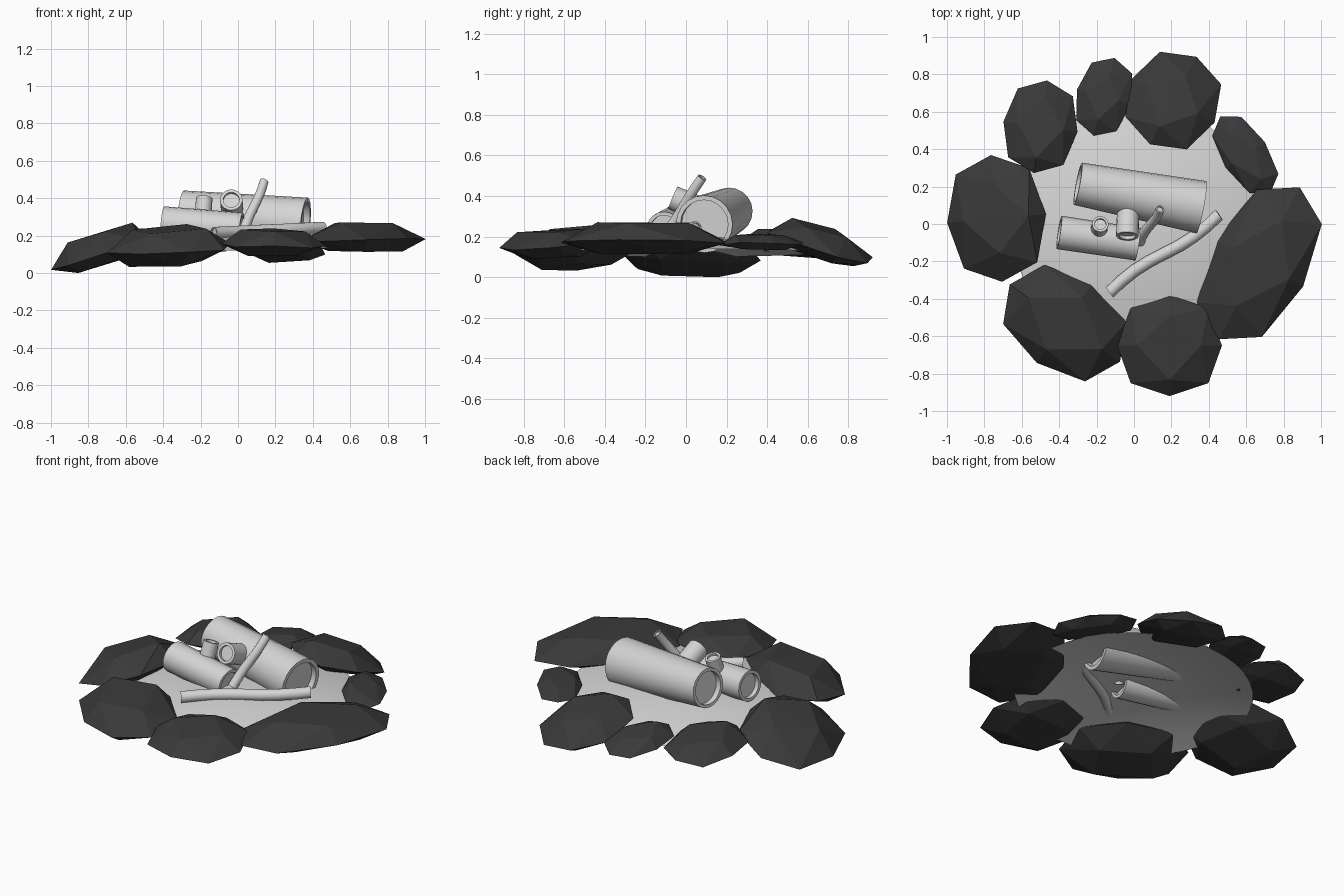
import bpy, bmesh, math, random
from mathutils import Vector

if "Cube" in bpy.data.objects:
    bpy.data.objects.remove(bpy.data.objects["Cube"])

random.seed(4)


def material(name, v):
    m = bpy.data.materials.new(name)
    m.diffuse_color = (v, v, v, 1)
    m.use_nodes = True
    m.node_tree.nodes["Principled BSDF"].inputs["Base Color"].default_value = m.diffuse_color
    return m


DARK = material("dark_stone_grey", 0.042)
LIGHT = material("pale_ash_grey", 0.67)


def finish(name, bm, mat, smooth=False):
    bmesh.ops.recalc_face_normals(bm, faces=bm.faces)
    me = bpy.data.meshes.new(name)
    bm.to_mesh(me)
    bm.free()
    ob = bpy.data.objects.new(name, me)
    bpy.context.collection.objects.link(ob)
    me.materials.append(mat)
    if smooth:
        bpy.ops.object.select_all(action='DESELECT')
        ob.select_set(True)
        bpy.context.view_layer.objects.active = ob
        bpy.ops.object.shade_smooth_by_angle(angle=math.radians(40))
    return ob


def stone(name, x, y, a, b, turn, z, fall, up=0.36, down=0.24):
    """Flat faceted stone: eight-sided oval that falls outward, hulled with a top and bottom ring."""
    bm = bmesh.new()
    centre = Vector((x, y))
    out = centre.normalized()
    c, s = math.cos(math.radians(turn)), math.sin(math.radians(turn))
    for k in range(8):
        t = math.pi * k / 4
        grow = 1.0 if k % 2 == 0 else 1.05
        px, py = a * math.cos(t) * grow, b * math.sin(t) * grow
        p = Vector((c * px - s * py, s * px + c * py))
        size = random.uniform(0.52, 0.68)
        lift = (up if k % 2 == 0 else -down) * b * random.uniform(0.9, 1)
        for f, dz in ((1, random.uniform(-0.01, 0.01)), (size, lift)):
            q = p * f
            bm.verts.new((x + q.x, y + q.y, z - fall * q.dot(out) + dz))
    res = bmesh.ops.convex_hull(bm, input=bm.verts)
    junk = [g for g in res["geom_interior"] if isinstance(g, bmesh.types.BMVert)]
    bmesh.ops.delete(bm, geom=junk, context='VERTS')
    return finish(name, bm, DARK)


def log(name, start, end, r0, r1, rim=0.8, bend=0.0, sides=20, steps=8):
    """Round branch between two points with a raised rim around each sunken end."""
    bm = bmesh.new()
    p0, p1 = Vector(start), Vector(end)
    d = (p1 - p0).normalized()
    side = Vector((-d.y, d.x, 0)).normalized()
    up = d.cross(side)
    sink = d * r0 * 0.3
    rows = [(p0 + sink, r0 * rim), (p0, r0 * rim)]
    for i in range(steps + 1):
        t = i / steps
        rows.append((p0.lerp(p1, t) + side * bend * math.sin(2 * math.pi * t), r0 + (r1 - r0) * t))
    rows += [(p1, r1 * rim), (p1 - sink, r1 * rim)]
    rings = [[bm.verts.new(p + (side * math.cos(w) + up * math.sin(w)) * r)
              for w in (2 * math.pi * k / sides for k in range(sides))] for p, r in rows]
    for a, b in zip(rings, rings[1:]):
        for k in range(sides):
            bm.faces.new((a[k], a[k - 1], b[k - 1], b[k]))
    bm.faces.new(rings[0])
    bm.faces.new(rings[-1])
    return finish(name, bm, LIGHT, True)


# Ring of stones: centre, half length, half width, turn, height, outward fall
stones = [
    stone("left_stone", -.735, .03, .34, .265, 95, .122, .33, .47),
    stone("back_left_stone", -.5, .52, .25, .2, 82, .18, .12),
    stone("back_small_stone", -.16, .68, .215, .15, 75, .18, .15),
    stone("back_stone", .21, .66, .265, .25, 62, .18, .3),
    stone("back_right_stone", .595, .37, .245, .125, 123, .19, .05),
    stone("right_stone", .67, -.21, .46, .265, 62, .2, 0),
    stone("front_right_stone", .19, -.65, .28, .27, 0, .18, .06, .28, .22),
    stone("front_left_stone", -.37, -.53, .36, .26, -35, .155, .13, .42, .32),
]

# Shallow open ash mound, a little lower on the left
bm = bmesh.new()
seg = 40
rings = []
for i in range(1, 7):
    r = 0.11 * i
    ring = []
    for k in range(seg):
        x, y = r * math.cos(math.tau * k / seg), r * math.sin(math.tau * k / seg)
        ring.append(bm.verts.new((x, y, 0.24 + 0.03 * x - 0.22 * r * r)))
    rings.append(ring)
bm.faces.new(rings[0])
for a, b in zip(rings, rings[1:]):
    for k in range(seg):
        bm.faces.new((a[k - 1], b[k - 1], b[k], a[k]))
ash = finish("ash_mound", bm, LIGHT, True)
if ash.data.polygons[0].normal.z < 0:
    ash.data.flip_normals()

# Logs, branch stubs and twigs
log("large_log", (-.3, .215, .35), (.36, .09, .285), .115, .142, .84)
log("large_log_stub", (-.03, .09, .35), (-.036, -.065, .415), .06, .06, .72)
log("small_log", (-.4, -.045, .29), (.02, -.108, .258), .09, .088)
log("small_log_stub", (-.19, -.04, .3), (-.18, 0, .425), .045, .044, .7)
log("long_stick", (-.13, -.365, .237), (.455, .05, .265), .033, .033, .75, .018, 14)
log("thin_twig", (.03, -.095, .24), (.14, .08, .515), .028, .024, .7, .006, 14)

# Rest the lowest stone on the floor
low = min(v.co.z for s in stones for v in s.data.vertices)
for ob in bpy.data.objects:
    for v in ob.data.vertices:
        v.co.z -= low
